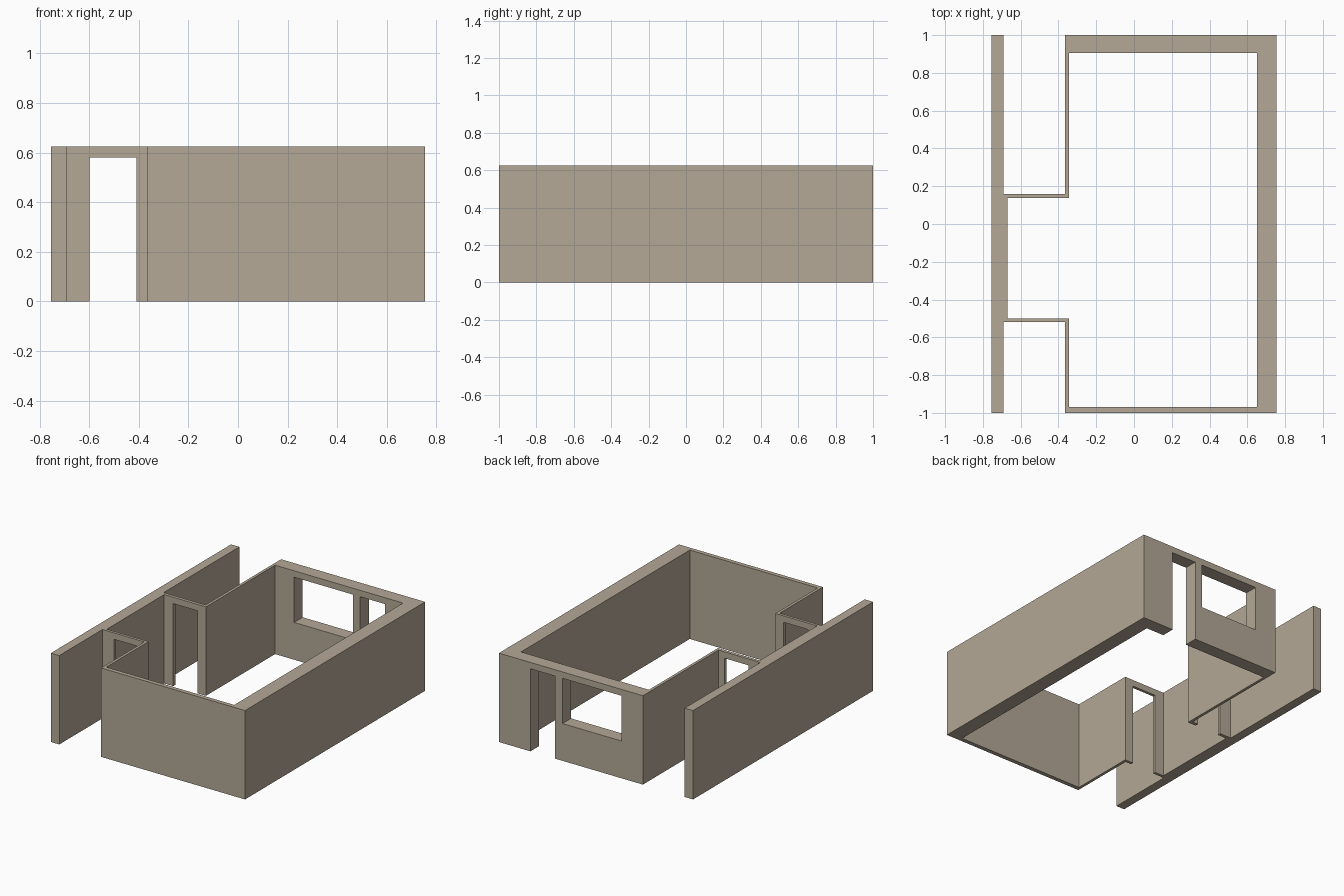
import bpy
import bmesh

if "Cube" in bpy.data.objects:
    bpy.data.objects.remove(bpy.data.objects["Cube"])

HEIGHT = 0.625
DOOR_TOP = 0.58

plaster = bpy.data.materials.new("warm_grey_plaster")
plaster.diffuse_color = (0.456, 0.392, 0.305, 1.0)
plaster.use_nodes = True
plaster.node_tree.nodes["Principled BSDF"].inputs["Base Color"].default_value = plaster.diffuse_color


def prism(name, outline, z0, z1):
    """Extrude a plan outline from z0 up to z1."""
    bm = bmesh.new()
    face = bm.faces.new([bm.verts.new((x, y, z0)) for x, y in outline])
    top = bmesh.ops.extrude_face_region(bm, geom=[face])["geom"]
    verts = [g for g in top if isinstance(g, bmesh.types.BMVert)]
    bmesh.ops.translate(bm, verts=verts, vec=(0, 0, z1 - z0))
    bmesh.ops.recalc_face_normals(bm, faces=bm.faces[:])
    mesh = bpy.data.meshes.new(name)
    bm.to_mesh(mesh)
    bm.free()
    mesh.materials.append(plaster)
    obj = bpy.data.objects.new(name, mesh)
    bpy.context.collection.objects.link(obj)
    return obj


def box(name, x0, x1, y0, y1, z0, z1):
    return prism(name, [(x0, y0), (x1, y0), (x1, y1), (x0, y1)], z0, z1)


def cut(target, cutter):
    """Subtract the cutter from the target, then delete the cutter."""
    cutter.hide_render = True
    mod = target.modifiers.new("cut", 'BOOLEAN')
    mod.operation = 'DIFFERENCE'
    mod.solver = 'EXACT'
    mod.object = cutter
    bpy.context.view_layer.objects.active = target
    bpy.ops.object.modifier_apply(modifier=mod.name)
    bpy.data.objects.remove(cutter)


# Outer plan: long left wall, two recesses, main room
walls = prism("room_walls", [
    (-0.755, -1), (-0.69, -1), (-0.69, -0.52), (-0.365, -0.52),
    (-0.365, -1), (0.755, -1), (0.755, 1), (-0.365, 1),
    (-0.365, 0.16), (-0.69, 0.16), (-0.69, 1), (-0.755, 1)], 0, HEIGHT)

# Hollow interior: room plus the alcove between the cross walls
cut(walls, prism("interior", [
    (-0.67, -0.5), (-0.345, -0.5), (-0.345, -0.97), (0.65, -0.97),
    (0.65, 0.905), (-0.345, 0.905), (-0.345, 0.137), (-0.67, 0.137)],
    -0.1, HEIGHT + 0.1))

# Doorways through both cross walls
cut(walls, box("hall_doors", -0.60, -0.41, -0.7, 0.3, -0.1, DOOR_TOP))

# Door and window in the back wall
cut(walls, box("back_door", 0.317, 0.51, 0.8, 1.1, -0.1, DOOR_TOP))
cut(walls, box("back_window", -0.197, 0.26, 0.8, 1.1, 0.262, DOOR_TOP))
